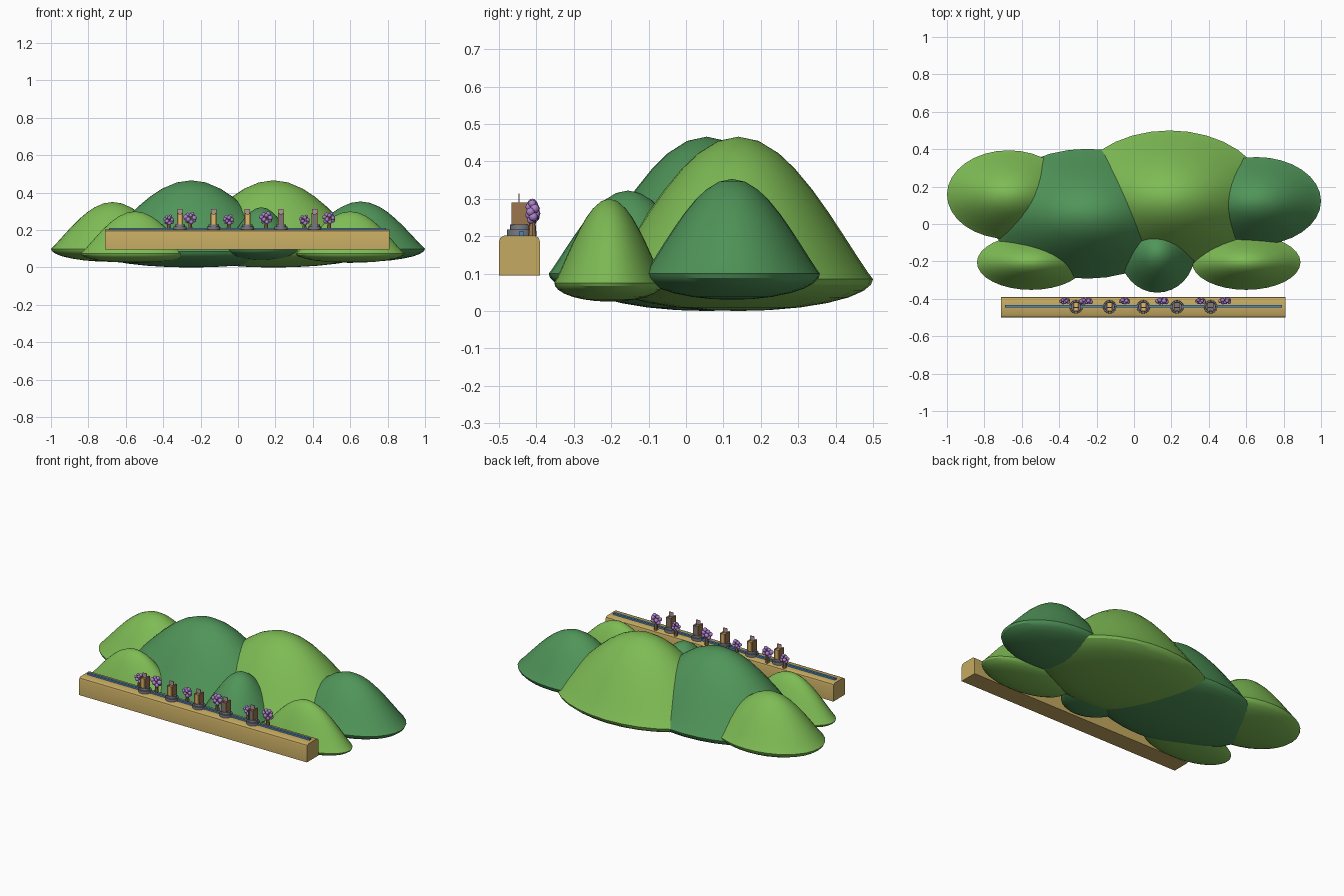
import bpy, bmesh, math, random
from mathutils import Matrix, Vector

if "Cube" in bpy.data.objects:
    bpy.data.objects.remove(bpy.data.objects["Cube"])

random.seed(4)

def mat(name, c):
    m = bpy.data.materials.new(name)
    m.diffuse_color = (*c, 1)
    m.use_nodes = True
    m.node_tree.nodes["Principled BSDF"].inputs["Base Color"].default_value = m.diffuse_color
    return m

LIGHT = mat("light_green", (0.21, 0.50, 0.09))
DARK = mat("dark_green", (0.08, 0.30, 0.10))
SAND = mat("sandstone", (0.56, 0.40, 0.12))
BLUE = mat("water_blue", (0.07, 0.25, 0.50))
GREY = mat("stone_grey", (0.18, 0.19, 0.23))
GOLD = mat("gold", (0.75, 0.50, 0.12))
BROWN = mat("brown", (0.33, 0.18, 0.08))
PINK = mat("pale_panel", (0.45, 0.30, 0.30))
PURPLE = mat("blossom_purple", (0.42, 0.22, 0.60))

def finish(name, bm, material, smooth=False):
    bmesh.ops.recalc_face_normals(bm, faces=bm.faces)
    me = bpy.data.meshes.new(name)
    bm.to_mesh(me)
    bm.free()
    ob = bpy.data.objects.new(name, me)
    bpy.context.collection.objects.link(ob)
    me.materials.append(material)
    if smooth:
        bpy.ops.object.select_all(action='DESELECT')
        bpy.context.view_layer.objects.active = ob
        ob.select_set(True)
        bpy.ops.object.shade_smooth_by_angle(angle=math.radians(30))
    return ob

def box(name, x0, x1, y0, y1, z0, z1, material):
    bm = bmesh.new()
    bmesh.ops.create_cube(bm, size=1)
    for v in bm.verts:
        v.co = ((x0 + x1) / 2 + v.co.x * (x1 - x0),
                (y0 + y1) / 2 + v.co.y * (y1 - y0),
                (z0 + z1) / 2 + v.co.z * (z1 - z0))
    return finish(name, bm, material)

def cone(name, x, y, z0, z1, r0, r1, material, n=16):
    bm = bmesh.new()
    bmesh.ops.create_cone(bm, cap_ends=True, segments=n, radius1=r0, radius2=r1, depth=z1 - z0,
                          matrix=Matrix.Translation((x, y, (z0 + z1) / 2)))
    return finish(name, bm, material, True)

# hills: bell-shaped top over a shallow rounded underside
def hill(name, x, y, rx, ry, bottom, rim, top, material, n=32):
    upper = [0.15, 0.3, 0.42, 0.55, 0.67, 0.78, 0.89, 0.97]
    prof = [(r, rim + (top - rim) * math.cos(math.pi / 2 * r) ** 1.08) for r in upper]
    prof += [(1.0, rim)]
    prof += [(r, rim - (rim - bottom) * math.sqrt(1 - r * r)) for r in (0.985, 0.93, 0.82, 0.66, 0.46, 0.23)]
    bm = bmesh.new()
    rings = [[bm.verts.new((x + rx * r * math.cos(2 * math.pi * i / n),
                            y + ry * r * math.sin(2 * math.pi * i / n), z)) for i in range(n)]
             for r, z in prof]
    for a, b in zip(rings, rings[1:]):
        for i in range(n):
            j = (i + 1) % n
            bm.faces.new((a[i], b[i], b[j], a[j]))
    for ring, z in ((rings[0], top), (rings[-1], bottom)):
        tip = bm.verts.new((x, y, z))
        for i in range(n):
            bm.faces.new((tip, ring[i], ring[(i + 1) % n]))
    finish(name, bm, material, True)

hill("hill_back_far_left", -0.67, 0.157, 0.33, 0.237, 0.03, 0.1, 0.35, LIGHT)
hill("hill_back_left", -0.25, 0.055, 0.52, 0.347, 0.0, 0.085, 0.466, DARK)
hill("hill_back_right", 0.19, 0.14, 0.52, 0.36, 0.0, 0.085, 0.466, LIGHT)
hill("hill_back_far_right", 0.655, 0.123, 0.345, 0.235, 0.03, 0.1, 0.353, DARK)
hill("hill_front_left", -0.55, -0.205, 0.29, 0.147, 0.025, 0.075, 0.30, LIGHT)
hill("hill_front_middle", 0.125, -0.155, 0.2, 0.212, 0.04, 0.1, 0.322, DARK)
hill("hill_front_right", 0.60, -0.205, 0.29, 0.147, 0.025, 0.075, 0.30, LIGHT)

# sandstone wall with chamfered top edges
bm = bmesh.new()
section = [(-0.5, 0.095), (-0.39, 0.095), (-0.39, 0.185), (-0.394, 0.196), (-0.405, 0.202),
           (-0.485, 0.202), (-0.496, 0.196), (-0.5, 0.185)]
f = bm.faces.new([bm.verts.new((-0.71, y, z)) for y, z in section])
ext = bmesh.ops.extrude_face_region(bm, geom=[f])
bmesh.ops.translate(bm, vec=(1.52, 0, 0), verts=[v for v in ext["geom"] if isinstance(v, bmesh.types.BMVert)])
finish("wall", bm, SAND, True)

# water channel along the wall top
box("water_channel", -0.69, 0.79, -0.447, -0.433, 0.195, 0.212, BLUE)

# pedestals with a gold column and upright panel
for k in range(5):
    x, y = -0.31 + 0.18 * k, -0.443
    p = f"pedestal_{k + 1}_"
    cone(p + "base", x, y, 0.2, 0.218, 0.036, 0.035, GREY)
    cone(p + "step", x, y, 0.218, 0.231, 0.028, 0.027, GREY)
    box(p + "column", x - 0.009, x + 0.009, y - 0.022, y + 0.022, 0.228, 0.287, GOLD if k < 3 else GREY)
    for s in (-1, 1):
        box(p + "side_post", x + s * 0.012 - 0.004, x + s * 0.012 + 0.004,
            y - 0.024, y + 0.024, 0.228, 0.29, BROWN)
    box(p + "panel", x - 0.014, x + 0.014, y - 0.005, y - 0.002, 0.285, 0.314, PINK)

# blossom trees: tapered trunk and a cluster of low-poly balls
def tree(k, x, y, z, s):
    cone(f"tree_{k}_trunk", x, y, 0.2, z, 0.012, 0.006, BROWN, 8)
    bm = bmesh.new()
    for i in range(11):
        a = i * 2.4
        h = 1 - 2 * (i + 0.5) / 11
        q = math.sqrt(1 - h * h)
        c = Vector((x + 0.026 * s * q * math.cos(a), y + 0.009 * q * math.sin(a), z + 0.024 * s * h))
        bmesh.ops.create_icosphere(bm, subdivisions=2, radius=s * random.uniform(0.010, 0.014),
                                   matrix=Matrix.Translation(c))
    finish(f"tree_{k}_blossom", bm, PURPLE, True)

for k, x in enumerate((-0.37, -0.255, -0.05, 0.15, 0.355, 0.487)):
    big = k in (1, 3, 5)
    tree(k + 1, x, -0.411, 0.265 if big else 0.255, 1.0 if big else 0.85)
